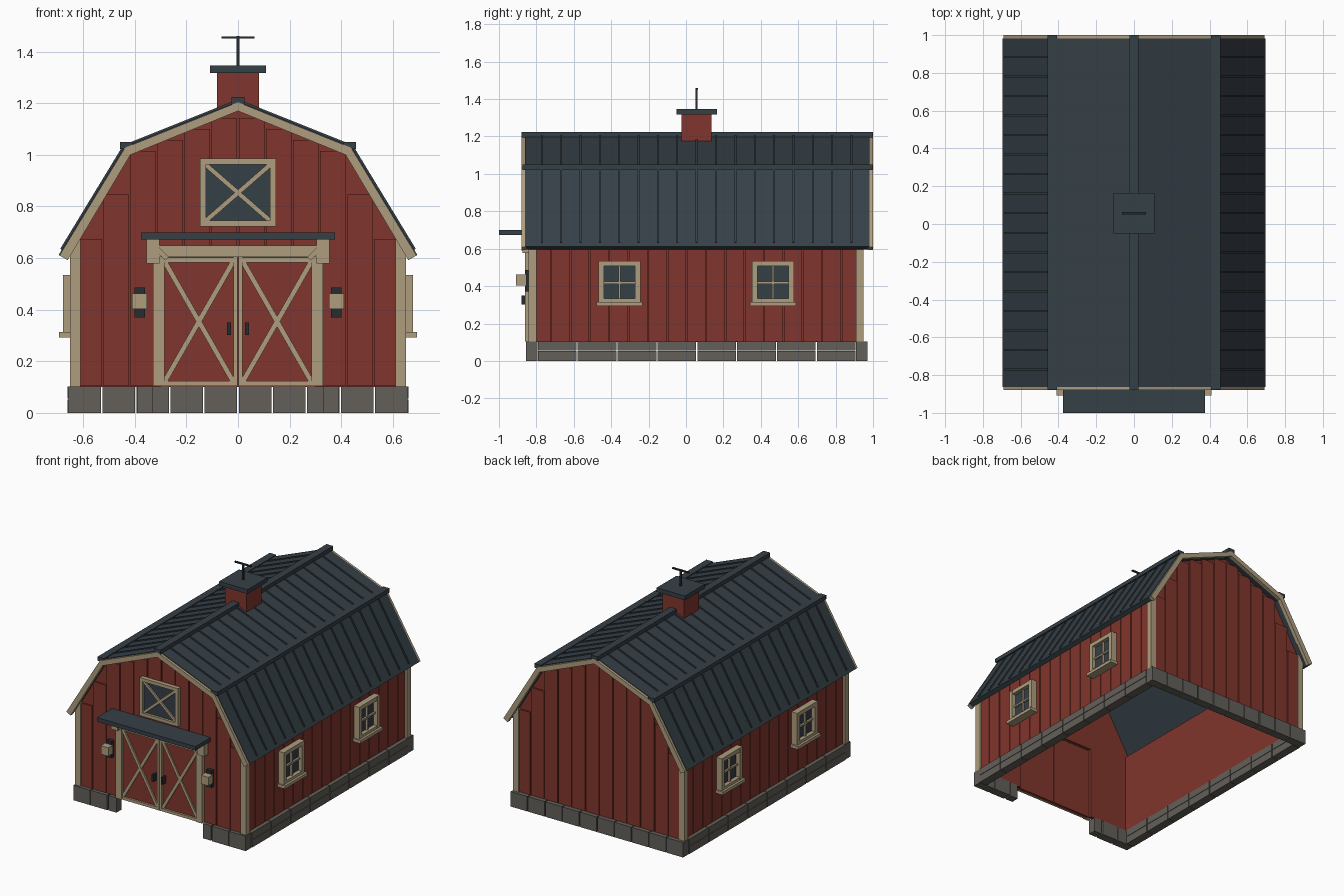
import bpy, bmesh
from mathutils import Vector

COLORS = {"red": (0.22, 0.036, 0.026), "cream": (0.42, 0.34, 0.21), "slate": (0.036, 0.05, 0.062),
          "stone": (0.125, 0.115, 0.1), "black": (0.02, 0.025, 0.03)}
MATS = {}
for n, c in COLORS.items():
    MATS[n] = bpy.data.materials.new(n)
    MATS[n].diffuse_color = (*c, 1)
parts = {}


def mesh_of(name, mat):
    return parts.setdefault(name, (bmesh.new(), mat))[0]


def prism(name, mat, pts, y0, y1):
    """Extrude an x-z outline from y0 to y1."""
    bm = mesh_of(name, mat)
    a = [bm.verts.new((x, y0, z)) for x, z in pts]
    b = [bm.verts.new((x, y1, z)) for x, z in pts]
    bm.faces.new(a)
    bm.faces.new(b[::-1])
    for i in range(len(pts)):
        j = (i + 1) % len(pts)
        bm.faces.new((a[i], b[i], b[j], a[j]))


def box(name, mat, x0, x1, y0, y1, z0, z1):
    prism(name, mat, [(x0, z0), (x1, z0), (x1, z1), (x0, z1)], y0, y1)


def strut(name, mat, p, q, w, y0, y1):
    """Flat bar of width w from p to q in the x-z plane."""
    p, q = Vector(p), Vector(q)
    d = (q - p).normalized() * w / 2
    n = Vector((-d.y, d.x))
    prism(name, mat, [p + n, q + n, q - n, p - n], y0, y1)


def band(outer, inner):
    """Mirror a half roof profile into a closed gambrel band."""
    full = lambda h: [(-x, z) for x, z in h[:0:-1]] + h
    return full(outer) + full(inner)[::-1]


YF, YB, YC = -0.83, 0.94, 0.057
OUT = [(0, 1.208), (0.44, 1.032), (0.695, 0.612)]
INN = [(0, 1.175), (0.42, 1.004), (0.667, 0.597)]


def roof_z(x):
    x = abs(x)
    (ax, az), (bx, bz) = (INN[0], INN[1]) if x < INN[1][0] else (INN[1], INN[2])
    return az + (bz - az) * (x - ax) / (bx - ax)


# stone foundation ring, open at the doorway
G = 0.003
for y0, y1, front in ((-0.855, -0.795, True), (0.91, 0.97, False)):
    for i in range(10):
        x0 = -0.66 + i * 0.132
        x1 = x0 + 0.132
        if front:
            if x0 > -0.34 and x1 < 0.34:
                continue
            if abs(x0 + x1) / 2 < 0.34:
                continue
        box("foundation", "stone", x0 + G, x1 - G, y0, y1, 0, 0.103)
for s in (-1, 1):
    box("foundation", "stone", s * 0.33, s * 0.39, -0.852, -0.797, 0, 0.102)
    for i in range(8):
        y0 = -0.795 + i * 0.2131
        for z0, z1 in ((0, 0.052), (0.055, 0.103)):
            box("foundation", "stone", s * 0.6, s * 0.66, y0 + G, y0 + 0.2131 - G, z0, z1)

# walls: gables (front one notched for the doors) and sides
top = [(0.63, 0.655), (0.42, 1.004), (0, 1.178), (-0.42, 1.004), (-0.63, 0.655)]
prism("back_wall", "red", [(-0.63, 0.1), (0.63, 0.1)] + top, YB - 0.03, YB - 0.008)
prism("front_wall", "red", [(-0.63, 0.1), (-0.3, 0.1), (-0.3, 0.61), (0.3, 0.61), (0.3, 0.1), (0.63, 0.1)] + top,
      YF + 0.008, YF + 0.03)
for s in (-1, 1):
    box("side_wall", "red", s * 0.6, s * 0.625, YF + 0.01, YB - 0.01, 0.1, 0.66)

# vertical planks
for i in range(12):
    a, b = -0.63 + i * 0.105 + G, -0.63 + (i + 1) * 0.105 - G
    z = roof_z(max(abs(a), abs(b))) + 0.01
    z0 = 0.61 if abs(a + b) / 2 < 0.31 else 0.105
    box("gable_planks", "red", a, b, YF - 0.004, YF + 0.012, z0, z)
    box("gable_planks", "red", a, b, YB - 0.012, YB + 0.004, 0.105, z)
for s in (-1, 1):
    for i in range(17):
        y = -0.825 + i * 0.1035
        box("side_planks", "red", s * 0.62, s * 0.636, y + G, y + 0.1035 - G, 0.105, 0.65)

# corner posts and eave boards
for s in (-1, 1):
    for y0, y1 in ((-0.843, -0.80), (0.908, 0.95)):
        box("corner_post", "cream", s * 0.61, s * 0.652, y0, y1, 0.1, 0.675)
    box("eave_board", "cream", s * 0.625, s * 0.655, -0.835, 0.945, 0.63, 0.678)

# roof shell, rake trim, seams and caps
prism("roof", "slate", band(OUT, INN), -0.862, 0.982)
for y0, y1 in ((-0.88, -0.855), (0.975, 1.0)):
    prism("rake_trim", "cream", band([(0, 1.204), (0.438, 1.028), (0.692, 0.61)],
                                     [(0, 1.17), (0.417, 1.0), (0.66, 0.592)]), y0, y1)
for s in (-1, 1):
    for i in range(-8, 9):
        y = YC + i * 0.1035
        for (ax, az), (bx, bz) in ((OUT[0], OUT[1]), (OUT[1], (0.683, 0.632))):
            strut("roof_seams", "slate", (s * ax, az), (s * bx, bz), 0.014, y - 0.005, y + 0.005)
    box("knee_cap", "slate", s * 0.408, s * 0.457, -0.875, 0.998, 1.022, 1.05)
box("ridge_cap", "slate", -0.025, 0.025, -0.88, 1.0, 1.19, 1.225)

# cupola with weather vane
box("cupola", "red", -0.082, 0.082, YC - 0.08, YC + 0.08, 1.17, 1.32)
box("cupola_roof", "slate", -0.108, 0.108, YC - 0.108, YC + 0.108, 1.318, 1.347)
box("vane_rod", "black", -0.005, 0.005, YC - 0.005, YC + 0.005, 1.34, 1.46)
box("vane_arm", "black", -0.063, 0.063, YC - 0.006, YC + 0.006, 1.45, 1.459)

# double doors
for s in (-1, 1):
    box("door_panel", "red", s * 0.002, s * 0.3, -0.843, -0.82, 0.105, 0.605)
    box("door_frame", "cream", s * 0.285, s * 0.33, -0.862, -0.825, 0.105, 0.62)
    box("door_rails", "cream", s * 0.002, s * 0.018, -0.858, -0.84, 0.105, 0.605)
    for z in (0.105, 0.583):
        box("door_rails", "cream", s * 0.018, s * 0.287, -0.857, -0.84, z, z + 0.019)
    strut("door_braces", "cream", (s * 0.018, 0.12), (s * 0.285, 0.588), 0.02, -0.854, -0.84)
    strut("door_braces", "cream", (s * 0.018, 0.588), (s * 0.285, 0.12), 0.02, -0.852, -0.84)
    box("door_handle", "black", s * 0.028, s * 0.042, -0.88, -0.84, 0.302, 0.35)
    # awning brackets
    box("awning_bracket", "cream", s * 0.305, s * 0.355, -0.875, -0.83, 0.578, 0.672)
    strut("awning_bracket", "cream", (s * 0.34, 0.662), (s * 0.275, 0.597), 0.02, -0.88, -0.85)
box("door_header", "cream", -0.35, 0.35, -0.87, -0.825, 0.605, 0.648)
box("awning", "slate", -0.375, 0.375, -1.0, -0.83, 0.672, 0.7)

# loft hatch
box("loft_panel", "slate", -0.13, 0.13, -0.845, -0.82, 0.74, 0.965)
for s in (-1, 1):
    box("loft_frame", "cream", s * 0.124, s * 0.147, -0.862, -0.825, 0.722, 0.985)
    strut("loft_cross", "cream", (-0.124, 0.853 - s * 0.108), (0.124, 0.853 + s * 0.108), 0.018,
          -0.856 - s * 0.001, -0.84)
for z in (0.722, 0.962):
    box("loft_frame", "cream", -0.124, 0.124, -0.862, -0.825, z, z + 0.023)

# wall lanterns
for s in (-1, 1):
    box("lantern_mount", "black", s * 0.361, s * 0.402, -0.862, -0.83, 0.37, 0.485)
    box("lantern_glass", "cream", s * 0.353, s * 0.41, -0.908, -0.855, 0.403, 0.462)

# side windows
for s in (-1, 1):
    for y in (-0.355, 0.465):
        box("window_pane", "slate", s * 0.62, s * 0.65, y - 0.09, y + 0.09, 0.32, 0.52)
        for t in (-1, 1):
            box("window_frame", "cream", s * 0.625, s * 0.678, y + t * 0.083, y + t * 0.113, 0.305, 0.535)
        for z in (0.305, 0.507):
            box("window_frame", "cream", s * 0.625, s * 0.677, y - 0.083, y + 0.083, z, z + 0.028)
        box("window_bars", "cream", s * 0.64, s * 0.664, y - 0.006, y + 0.006, 0.33, 0.51)
        box("window_bars", "cream", s * 0.64, s * 0.663, y - 0.085, y + 0.085, 0.412, 0.424)
        box("window_sill", "cream", s * 0.625, s * 0.693, y - 0.123, y + 0.123, 0.293, 0.314)

# turn the collected parts into objects
for name, (bm, mat) in parts.items():
    bmesh.ops.recalc_face_normals(bm, faces=bm.faces)
    me = bpy.data.meshes.new(name)
    bm.to_mesh(me)
    bm.free()
    me.materials.append(MATS[mat])
    bpy.context.collection.objects.link(bpy.data.objects.new(name, me))
